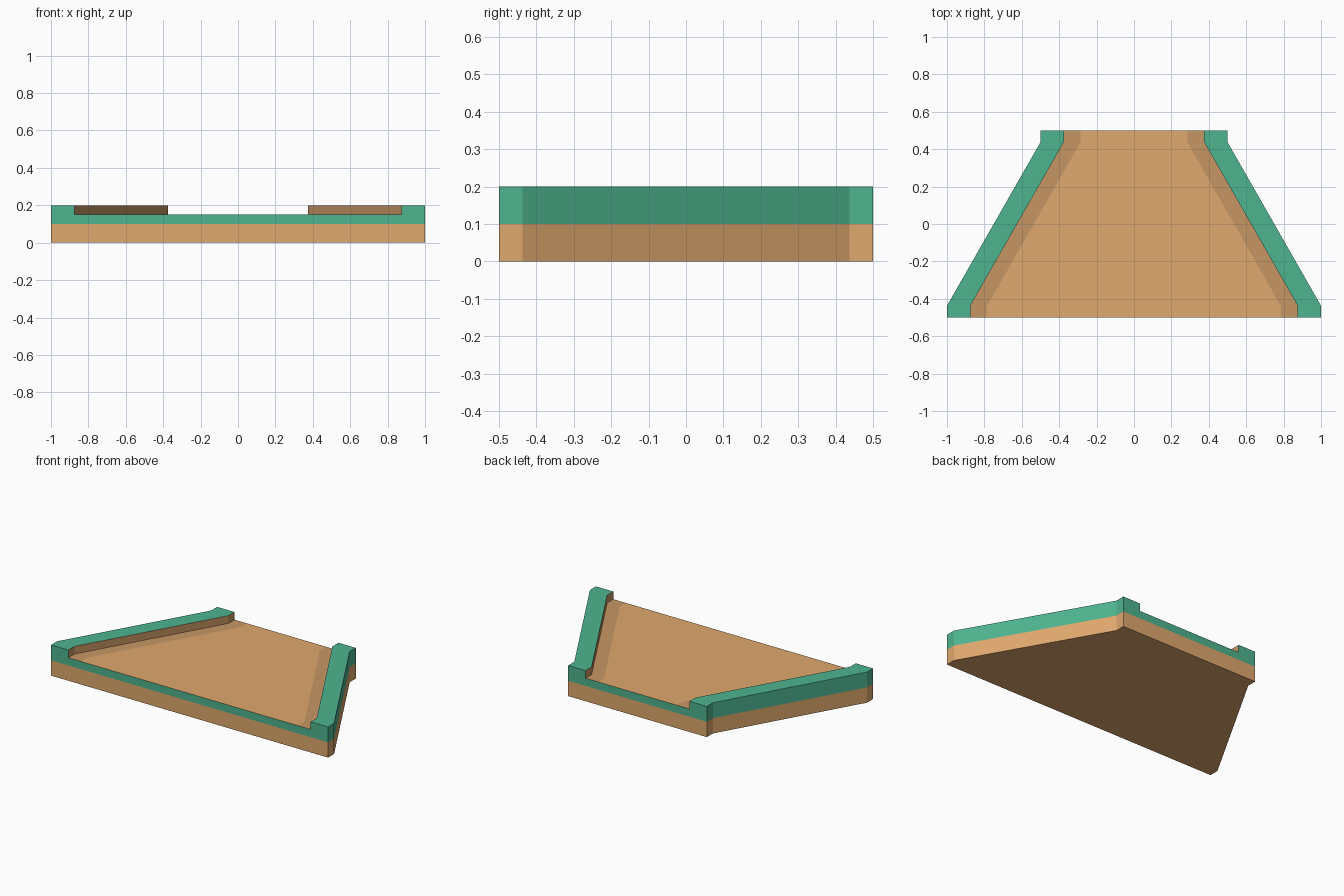
import bpy
import bmesh

if "Cube" in bpy.data.objects:
    bpy.data.objects.remove(bpy.data.objects["Cube"], do_unlink=True)


def make_material(name, rgb):
    # Convert 0-255 display values to linear colour
    linear = [((c / 255 + 0.055) / 1.055) ** 2.4 for c in rgb] + [1.0]
    mat = bpy.data.materials.new(name)
    mat.use_nodes = True
    mat.diffuse_color = linear
    mat.node_tree.nodes["Principled BSDF"].inputs["Base Color"].default_value = linear
    return mat


dirt = make_material("dirt", (223, 168, 109))
dark_dirt = make_material("dark dirt", (198, 150, 100))
grass = make_material("grass", (79, 180, 144))

FRONT, BEND, BACK = -0.5, 0.4375, 0.5
BASE_TOP, PATH_TOP, BANK_TOP = 0.1, 0.15, 0.2


def side_line(front_x, sign=1):
    """Tapering side line, front to back, on one side of the tile."""
    back_x = front_x - 0.5
    return [(sign * front_x, FRONT), (sign * front_x, -BEND),
            (sign * back_x, BEND), (sign * back_x, BACK)]


def between(right_line, left_line):
    """Counter-clockwise outline from two front-to-back lines."""
    return right_line + left_line[::-1]


def build(name, outline, z0, z1, mats, sides=True, top=False, bottom=False, rule=None):
    bm = bmesh.new()
    upper = [bm.verts.new((x, y, z1)) for x, y in outline]
    if sides or bottom:
        lower = [bm.verts.new((x, y, z0)) for x, y in outline]
    if sides:
        for i in range(len(outline)):
            j = (i + 1) % len(outline)
            bm.faces.new((lower[i], lower[j], upper[j], upper[i]))
    if top:
        bm.faces.new(upper)
    if bottom:
        bm.faces.new(lower[::-1])
    bm.normal_update()
    if rule:
        for face in bm.faces:
            face.material_index = rule(face)
    mesh = bpy.data.meshes.new(name)
    bm.to_mesh(mesh)
    bm.free()
    for mat in mats:
        mesh.materials.append(mat)
    obj = bpy.data.objects.new(name, mesh)
    bpy.context.collection.objects.link(obj)
    return obj


OUTER, INNER, TRACK = 1.0, 0.875, 0.785
tile = between(side_line(OUTER), side_line(OUTER, -1))

# Dirt base and the grass layer around the path
build("dirt_base", tile, 0, BASE_TOP, [dirt], bottom=True)
build("grass_layer", tile, BASE_TOP, PATH_TOP, [grass])

# Path floor
build("path_floor", between(side_line(TRACK), side_line(TRACK, -1)),
      PATH_TOP, PATH_TOP, [dirt], sides=False, top=True)

# Worn path edges and raised grass banks on both sides
for side, sign in (("left", 1), ("right", -1)):
    edge = between(side_line(INNER, sign), side_line(TRACK, sign))
    bank = between(side_line(OUTER, sign), side_line(INNER, sign))
    if sign < 0:
        edge.reverse()
        bank.reverse()
    build(side + "_path_edge", edge, PATH_TOP, PATH_TOP, [dark_dirt],
          sides=False, top=True)
    build(side + "_grass_bank", bank, PATH_TOP, BANK_TOP, [grass, dark_dirt], top=True,
          rule=lambda f: int(f.normal.x * sign < -0.1))
